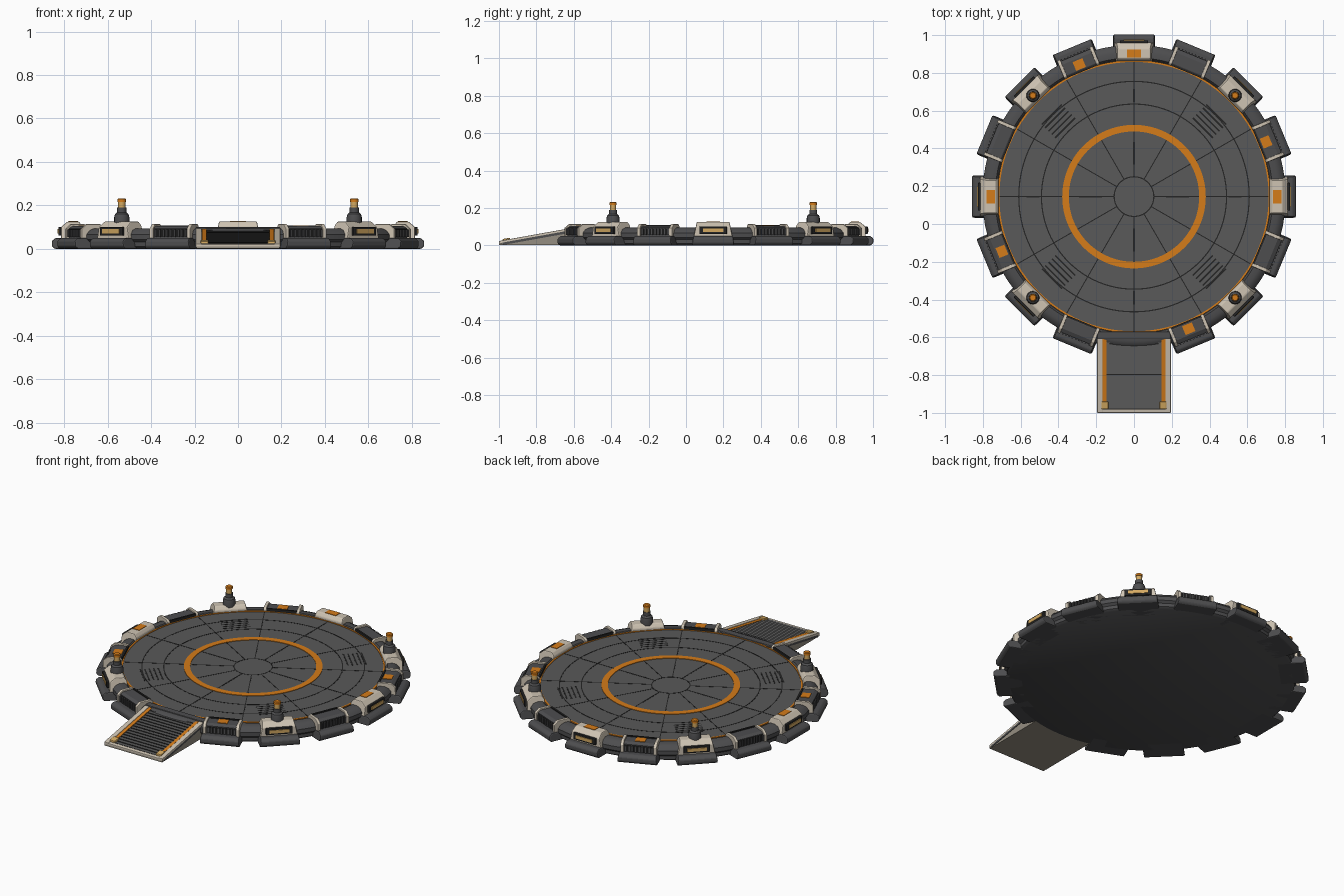
import bpy, bmesh, math
from mathutils import Matrix

if "Cube" in bpy.data.objects:
    bpy.data.objects.remove(bpy.data.objects["Cube"])

CENTRE_Y = 0.145
DECK_Z = 0.09


def material(name, r, g, b):
    m = bpy.data.materials.new(name)
    m.use_nodes = True
    m.diffuse_color = (r, g, b, 1)
    m.node_tree.nodes["Principled BSDF"].inputs["Base Color"].default_value = (r, g, b, 1)
    return m


deck_grey = material("deck grey", 0.1, 0.1, 0.1)
hull_grey = material("hull grey", 0.075, 0.075, 0.078)
black = material("black", 0.018, 0.018, 0.018)
off_white = material("off white", 0.62, 0.55, 0.45)
orange = material("orange", 0.66, 0.2, 0.01)
amber = material("amber", 0.66, 0.4, 0.12)
tan = material("tan", 0.3, 0.27, 0.22)


def place(obj, angles):
    """Put the part, and linked copies of it, around the pad."""
    for i, a in enumerate(angles):
        o = obj
        if i:
            o = obj.copy()
            bpy.context.collection.objects.link(o)
        o.matrix_world = Matrix.Translation((0, CENTRE_Y, 0)) @ Matrix.Rotation(math.radians(a), 4, "Z")


def finish(name, bm, mats, angles, bevel=0, smooth=False):
    bmesh.ops.recalc_face_normals(bm, faces=bm.faces)
    if bevel:
        bmesh.ops.bevel(bm, geom=bm.edges[:], offset=bevel, segments=2, profile=0.5, affect="EDGES")
    mesh = bpy.data.meshes.new(name)
    bm.to_mesh(mesh)
    bm.free()
    for m in mats:
        mesh.materials.append(m)
    obj = bpy.data.objects.new(name, mesh)
    bpy.context.collection.objects.link(obj)
    if smooth:
        bpy.ops.object.select_all(action="DESELECT")
        obj.select_set(True)
        bpy.context.view_layer.objects.active = obj
        bpy.ops.object.shade_smooth_by_angle(angle=math.radians(35))
    place(obj, angles)
    return obj


def add_prism(bm, profile, y0, y1, taper=1):
    """Extrude a (radius, height) outline sideways; taper narrows its top."""
    low = min(z for _, z in profile)
    span = max(z for _, z in profile) - low
    ends = []
    for y in (y0, y1):
        ends.append([bm.verts.new((x, y * (1 + (taper - 1) * (z - low) / span), z)) for x, z in profile])
    a, b = ends
    faces = [bm.faces.new(a), bm.faces.new(b[::-1])]
    for i in range(len(a)):
        j = (i + 1) % len(a)
        faces.append(bm.faces.new((a[i], b[i], b[j], a[j])))
    return faces


def rect(x0, x1, z0, z1):
    return [(x0, z0), (x1, z0), (x1, z1), (x0, z1)]


def prism(name, profile, spans, mat, angles, taper=1, bevel=0):
    bm = bmesh.new()
    for y0, y1 in spans:
        add_prism(bm, profile, y0, y1, taper)
    return finish(name, bm, [mat], angles, bevel)


def lathe(name, profile, steps, mat, angles=(0,), axis_x=0, closed=False):
    """Spin a (radius, height) outline about a vertical axis."""
    bm = bmesh.new()
    verts = [bm.verts.new((axis_x + r, 0, z)) for r, z in profile]
    edges = [bm.edges.new(p) for p in zip(verts, verts[1:])]
    if closed:
        edges.append(bm.edges.new((verts[-1], verts[0])))
    bmesh.ops.spin(bm, geom=verts + edges, cent=(axis_x, 0, 0), axis=(0, 0, 1),
                   angle=math.tau, steps=steps, use_merge=True)
    bmesh.ops.remove_doubles(bm, verts=bm.verts, dist=0.0001)
    return finish(name, bm, [mat], angles, smooth=True)


def flat_ring(name, inner, outer, z0, z1, mat):
    lathe(name, rect(inner, outer, z0, z1), 96, mat, closed=True)


def both(y0, y1):
    return [(-y1, -y0), (y0, y1)]


# Pad body and rounded rim
lathe("rim", [(0, 0), (0.775, 0), (0.79, 0.01), (0.79, 0.03), (0.803, 0.042), (0.803, 0.066),
              (0.788, 0.085), (0.765, 0.094), (0.735, 0.094), (0.725, 0.08), (0, 0.08)], 96, hull_grey)
lathe("deck", [(0, 0.07), (0.722, 0.07), (0.722, DECK_Z), (0, DECK_Z)], 96, deck_grey)

# Deck markings and panel seams
flat_ring("landing_ring", 0.345, 0.38, DECK_Z - 0.002, DECK_Z + 0.003, orange)
flat_ring("edge_stripe", 0.713, 0.723, DECK_Z - 0.002, DECK_Z + 0.003, orange)
for seam_radius in (0.105, 0.49, 0.61):
    flat_ring("ring_seam", seam_radius - 0.003, seam_radius + 0.003, DECK_Z - 0.002, DECK_Z + 0.001, black)
seam = (DECK_Z - 0.002, DECK_Z + 0.001)
twelfths = range(0, 360, 30)
prism("inner_radial_seam", rect(0.105, 0.345, *seam), [(-0.0025, 0.0025)], black, twelfths)
prism("outer_radial_seam", rect(0.38, 0.713, *seam), [(-0.0025, 0.0025)], black, twelfths)
quarters = range(0, 360, 90)
prism("inner_alignment_mark", rect(0.17, 0.29, *seam), [(-0.004, 0.004)], black, quarters)
prism("outer_alignment_mark", rect(0.5, 0.57, *seam), [(-0.004, 0.004)], black, quarters)

# Deck vents on the diagonals
diagonals = range(45, 360, 90)
for i in range(5):
    r = 0.515 + i * 0.025
    prism("deck_vent_slot", rect(r - 0.004, r + 0.004, *seam), [(-0.075, 0.075)], black, diagonals)

# Module positions; the ramp takes the front place
lit = [0, 90, 180]
white_angles = lit + list(diagonals)
vent_plain = [67.5, 157.5, 247.5, 337.5]
vent_marked = [22.5, 112.5, 202.5, 292.5]
vent_angles = vent_plain + vent_marked

# Feet under every module
foot = [(0.7, 0), (0.845, 0), (0.857, 0.012), (0.857, 0.036), (0.84, 0.05), (0.7, 0.05)]
prism("module_foot", foot, [(-0.113, 0.113)], hull_grey, white_angles + vent_angles, 0.94, 0.006)

# Pale modules with a lit window
body = [(0.717, 0.045), (0.717, 0.105), (0.732, 0.125), (0.785, 0.125), (0.815, 0.1), (0.815, 0.045)]
prism("pale_housing", body, [(-0.104, 0.104)], off_white, white_angles, 0.84, 0.005)
prism("window_frame", rect(0.805, 0.827, 0.06, 0.1), [(-0.074, 0.074)], black, white_angles, 1, 0.004)
prism("window_glow", rect(0.82, 0.831, 0.071, 0.09), [(-0.055, 0.055)], amber, white_angles)
prism("housing_side_slot", rect(0.74, 0.79, 0.058, 0.066), both(0.09, 0.105), black, white_angles)
prism("housing_panel", rect(0.737, 0.78, 0.12, 0.128), [(-0.036, 0.036)], orange, lit)

# Beacons on the diagonal modules
lathe("beacon_base", [(0, 0.115), (0.035, 0.115), (0.035, 0.145), (0.031, 0.16), (0.021, 0.168),
                      (0.021, 0.19), (0, 0.19)], 16, hull_grey, diagonals, 0.757)
lathe("beacon_lamp", [(0, 0.185), (0.017, 0.185), (0.017, 0.218), (0, 0.218)], 16, amber, diagonals, 0.757)
lathe("beacon_cap", [(0, 0.216), (0.02, 0.216), (0.02, 0.228), (0.015, 0.232), (0, 0.232)],
      16, orange, diagonals, 0.757)

# Dark vent modules between pale end rails
vent_body = [(0.722, 0.045), (0.722, 0.1), (0.73, 0.104), (0.79, 0.104), (0.808, 0.094), (0.808, 0.045)]
prism("vent_housing", vent_body, [(-0.085, 0.085)], hull_grey, vent_angles)
prism("vent_recess", rect(0.8, 0.812, 0.054, 0.09), [(-0.08, 0.08)], black, vent_angles)
fins = [(-0.075 + i * 0.0187, -0.067 + i * 0.0187) for i in range(9)]
prism("vent_fins", rect(0.808, 0.819, 0.055, 0.089), fins, hull_grey, vent_angles)
rail = [(0.715, 0.045), (0.715, 0.102), (0.726, 0.113), (0.795, 0.113), (0.82, 0.092), (0.82, 0.045)]
prism("vent_end_rail", rail, both(0.084, 0.102), off_white, vent_angles, 1, 0.003)
prism("vent_inner_lip", rect(0.716, 0.726, 0.09, 0.108), [(-0.085, 0.085)], black, vent_angles)
prism("vent_panel", rect(0.732, 0.782, 0.1, 0.107), [(-0.028, 0.028)], orange, vent_marked)

# Access ramp
front = [-90]
TOP, END = 0.735, 1.145


def slope(r):
    return 0.084 - (r - TOP) * 0.18


def sloped(r0, r1, under, over):
    return [(r0, slope(r0) + under), (r1, slope(r1) + under), (r1, slope(r1) + over), (r0, slope(r0) + over)]


prism("ramp_wedge", [(TOP, 0.001), (END, 0.001), (END, slope(END)), (TOP, slope(TOP))],
      [(-0.192, 0.192)], tan, front)
prism("ramp_skirt", sloped(TOP, END - 0.02, -0.012, 0.001), both(0.185, 0.195), hull_grey, front)
prism("ramp_side_rail", sloped(TOP + 0.005, END, -0.004, 0.013), both(0.167, 0.195), off_white, front, 1, 0.003)
prism("ramp_stripe", sloped(TOP + 0.005, END - 0.05, -0.004, 0.011), both(0.146, 0.166), orange, front)
prism("ramp_front_lip", sloped(END - 0.02, END, -0.008, 0.01), [(-0.19, 0.19)], off_white, front, 1, 0.003)
prism("ramp_lamp", sloped(END - 0.06, END - 0.02, 0, 0.02), both(0.136, 0.172), amber, front, 1, 0.004)
prism("ramp_hinge", rect(0.715, 0.755, 0.06, 0.1), [(-0.195, 0.195)], hull_grey, front, 1, 0.006)

# Ramp treads: grey tops and black risers
bm = bmesh.new()
count = 16
pitch = (END - 0.02 - 0.755) / count
for i in range(count):
    r = 0.755 + i * pitch
    top = slope(r) + 0.006
    for f in add_prism(bm, rect(r, r + pitch, top - 0.018, top), -0.146, 0.146):
        f.normal_update()
        f.material_index = 0 if abs(f.normal.z) > 0.7 else 1
finish("ramp_treads", bm, [deck_grey, black], front)
for r in (0.79, 0.94, 1.05):
    prism("ramp_cross_seam", sloped(r - 0.004, r + 0.004, 0, 0.007), [(-0.146, 0.146)], black, front)
